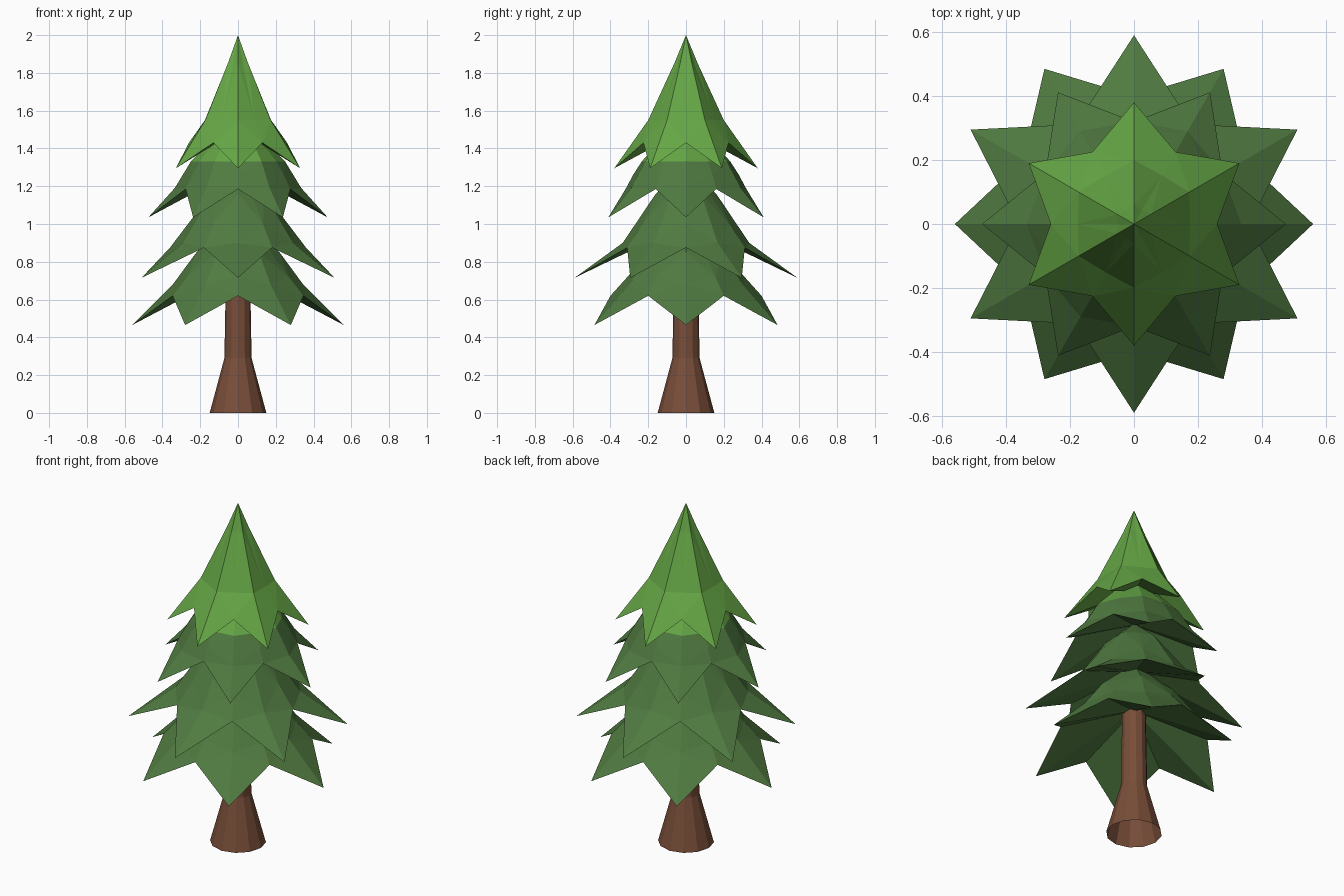
import bpy, bmesh
from math import cos, sin, radians

if "Cube" in bpy.data.objects:
    bpy.data.objects.remove(bpy.data.objects["Cube"])


def material(name, rgb):
    m = bpy.data.materials.new(name)
    m.diffuse_color = (*rgb, 1)
    m.use_nodes = True
    m.node_tree.nodes["Principled BSDF"].inputs["Base Color"].default_value = m.diffuse_color
    return m


DARK = material("dark green", (0.08, 0.195, 0.052))
LIGHT = material("light green", (0.13, 0.38, 0.06))
BROWN = material("bark brown", (0.187, 0.075, 0.04))


def polar(r, a, z):
    return (r * cos(radians(a)), r * sin(radians(a)), z)


def finish(bm, name, mats):
    me = bpy.data.meshes.new(name)
    bm.to_mesh(me)
    bm.free()
    for m in mats:
        me.materials.append(m)
    ob = bpy.data.objects.new(name, me)
    bpy.context.collection.objects.link(ob)
    return ob


def tier(name, start, apex, ridge, valley, under, mats, light_from=None):
    """Six-pointed drooping skirt: ridge and valley are (radius, z) columns, top to rim."""
    bm = bmesh.new()
    top = bm.verts.new((0, 0, apex))
    low = bm.verts.new((0, 0, under))
    cols = []
    for i in range(12):
        prof = valley if i % 2 else ridge
        cols.append([bm.verts.new(polar(r, start + 30 * i, z)) for r, z in prof])
    for i in range(12):
        a, b = cols[i], cols[(i + 1) % 12]
        faces = [bm.faces.new((top, a[0], b[0]))]
        for k in range(len(a) - 1):
            # split each quad along the diagonal that keeps the ridge crisp
            q = (a[k], a[k + 1], b[k + 1], b[k])
            if i % 2:
                faces += [bm.faces.new((q[0], q[1], q[3])), bm.faces.new((q[1], q[2], q[3]))]
            else:
                faces += [bm.faces.new((q[0], q[1], q[2])), bm.faces.new((q[0], q[2], q[3]))]
        bm.faces.new((low, b[-1], a[-1]))
        if light_from:
            for f in faces:
                if min(v.co.z for v in f.verts) > light_from:
                    f.material_index = 1
    finish(bm, name, mats)


# Foliage tiers, bottom to top
tier("bottom_branches", 0, 1.05,
     [(0.22, 0.85), (0.345, 0.68), (0.56, 0.465)],
     [(0.20, 0.85), (0.31, 0.72), (0.40, 0.62)], 0.76, [DARK])
tier("lower_branches", 30, 1.30,
     [(0.16, 1.16), (0.335, 0.90), (0.59, 0.715)],
     [(0.145, 1.16), (0.265, 1.00), (0.36, 0.875)], 1.00, [DARK])
tier("upper_branches", 0, 1.60,
     [(0.25, 1.33), (0.335, 1.19), (0.475, 1.035)],
     [(0.235, 1.33), (0.28, 1.26), (0.32, 1.185)], 1.29, [DARK, LIGHT], 1.32)
tier("top_branches", 30, 2.0,
     [(0.062, 1.85), (0.20, 1.55), (0.38, 1.295)],
     [(0.05, 1.85), (0.175, 1.55), (0.26, 1.43)], 1.50, [LIGHT])

# Flared trunk, open at the bottom
bm = bmesh.new()
rings = [[bm.verts.new(polar(r, 30 * i, z)) for i in range(12)]
         for r, z in ((0.15, 0), (0.072, 0.29), (0.062, 0.85))]
for lo, hi in zip(rings, rings[1:]):
    for i in range(12):
        j = (i + 1) % 12
        bm.faces.new((lo[i], lo[j], hi[j], hi[i]))
finish(bm, "trunk", [BROWN])
